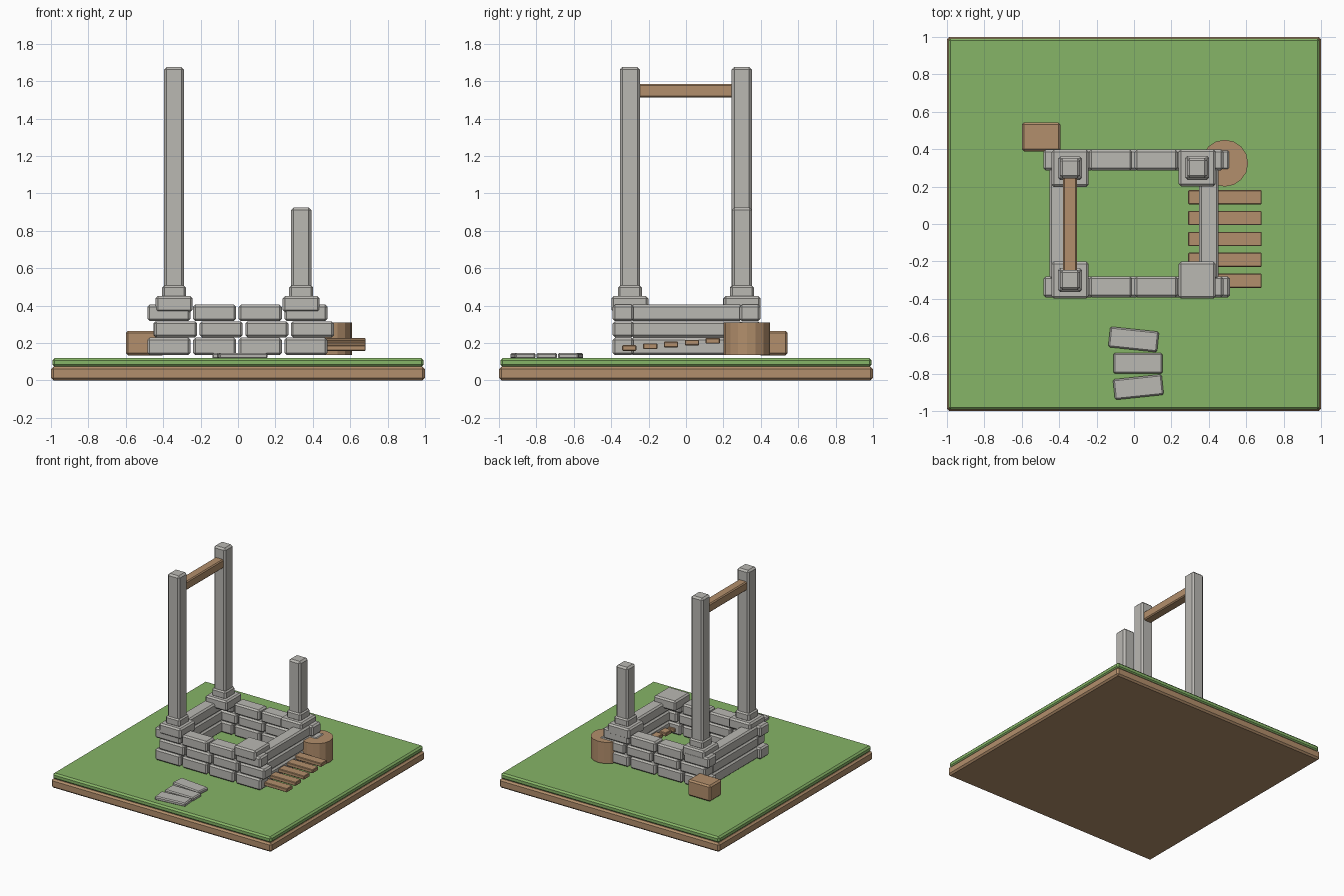
import bpy, math

if "Cube" in bpy.data.objects:
    bpy.data.objects.remove(bpy.data.objects["Cube"])


def material(name, rgb):
    m = bpy.data.materials.new(name)
    m.diffuse_color = (*rgb, 1)
    m.use_nodes = True
    m.node_tree.nodes["Principled BSDF"].inputs["Base Color"].default_value = m.diffuse_color
    return m


GRASS = material("grass green", (0.24, 0.46, 0.135))
WOOD = material("wood brown", (0.45, 0.275, 0.15))
STONE = material("stone grey", (0.49, 0.48, 0.45))


def block(name, x, y, z, mat, bevel=0.012, turn=0):
    """Chamfered box from (min, max) ranges, turned about z in degrees."""
    bpy.ops.mesh.primitive_cube_add(size=1)
    o = bpy.context.object
    o.name = name
    o.data.materials.append(mat)
    size = [r[1] - r[0] for r in (x, y, z)]
    for v in o.data.vertices:
        v.co = [c * s for c, s in zip(v.co, size)]
    o.location = [(r[0] + r[1]) / 2 for r in (x, y, z)]
    o.rotation_euler.z = math.radians(turn)
    if bevel:
        b = o.modifiers.new("chamfer", 'BEVEL')
        b.width, b.segments = bevel, 1
    return o


def around(c, half):
    return (c - half, c + half)


# Ground slab
block("dirt_slab", (-1, 1), (-1, 1), (0, 0.073), WOOD, 0.013)
block("grass_slab", (-0.993, 0.993), (-0.993, 0.993), (0.071, 0.12), GRASS, 0.013)

# Three brick courses: separate bricks front and back, long stones at the sides
courses = [(0.135, 0.228), (0.23, 0.316), (0.317, 0.405)]
for row, z in enumerate(courses):
    shift = 0.035 if row == 1 else 0
    for i in range(4):
        x = around(-0.369 + 0.244 * i + shift, 0.115)
        block("front_brick", x, (-0.392, -0.28), z, STONE)
        block("back_brick", x, (0.287, 0.398), z, STONE)
    for side in (-1, 1):
        block("side_wall_stone", around(0.4 * side, 0.052), (-0.295, 0.3), z, STONE)

# Corner caps, plinths and posts; the front right corner has lost its post
for x, y, top in ((-0.342, -0.3, 1.675), (-0.342, 0.298, 1.675),
                  (0.338, 0.3, 0.925), (0.338, -0.3, None)):
    block("corner_cap", around(x, 0.099), around(y, 0.099), (0.365, 0.45), STONE)
    if top:
        block("post_plinth", around(x, 0.064), around(y, 0.064), (0.44, 0.508), STONE)
        block("post", around(x, 0.054), around(y, 0.054), (0.45, top), STONE, 0.014)

# Crossbeam between the tall posts
block("crossbeam", around(-0.342, 0.038), (-0.26, 0.26), (1.513, 1.585), WOOD, 0.008)

# Slatted planks climbing slightly towards the back
for i in range(5):
    z = 0.173 + 0.0095 * i
    block("plank", (0.29, 0.683), around(-0.303 + 0.1115 * i, 0.038),
          around(z, 0.015), WOOD, 0.004)

# Stump and crate
bpy.ops.mesh.primitive_cylinder_add(vertices=16, radius=0.125, depth=0.175,
                                    location=(0.485, 0.325, 0.2225))
stump = bpy.context.object
stump.name = "stump"
stump.data.materials.append(WOOD)
block("crate", (-0.6, -0.393), (0.388, 0.543), (0.133, 0.265), WOOD)

# Stepping stones
for x, y, turn in ((-0.002, -0.617, -6), (0.021, -0.745, 0), (0.023, -0.872, 6)):
    block("stepping_stone", around(x, 0.131), around(y, 0.055), (0.115, 0.147),
          STONE, 0.008, turn)
